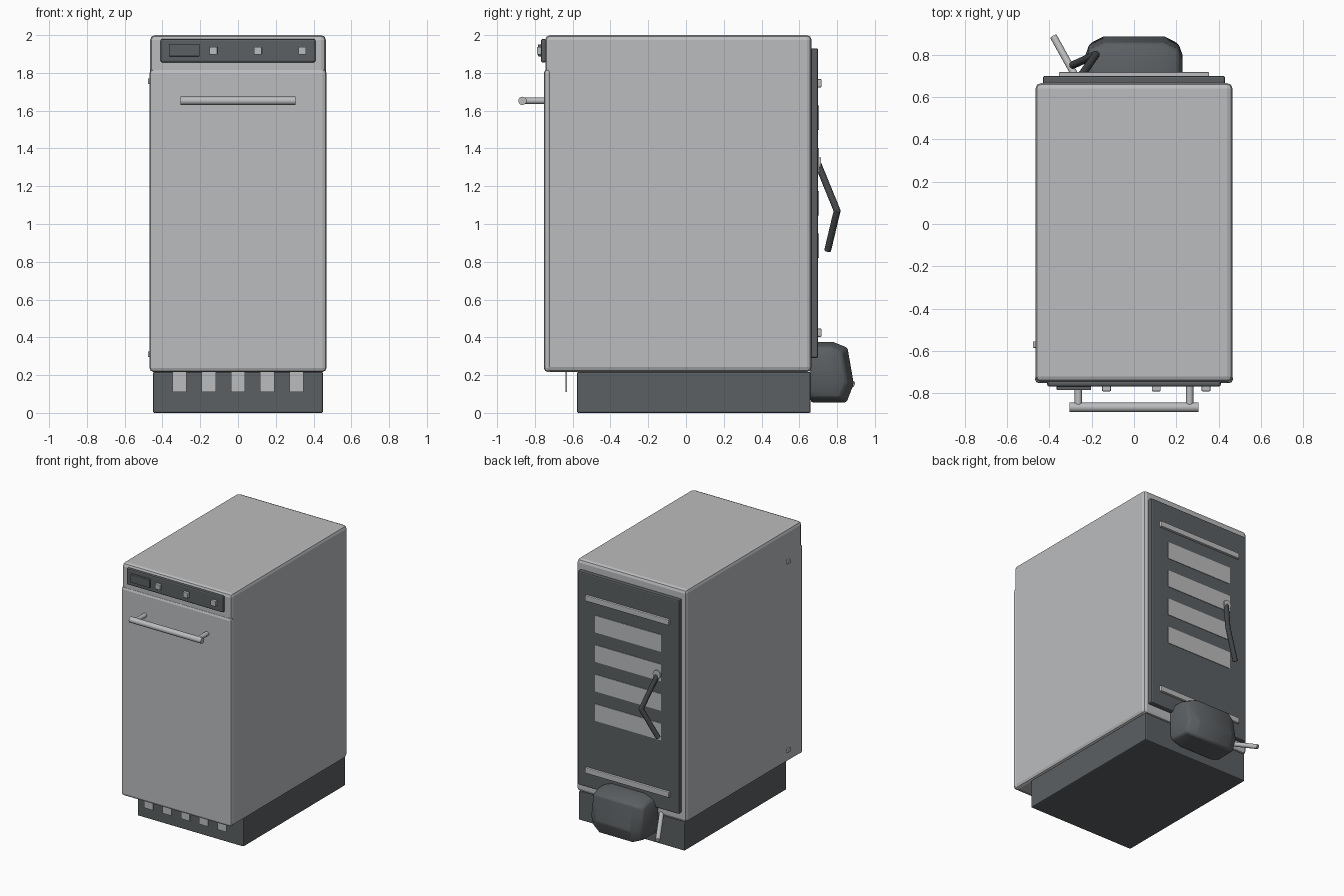
import bpy, bmesh, math
from mathutils import Vector

cube = bpy.data.objects.get("Cube")
if cube:
    bpy.data.objects.remove(cube, do_unlink=True)


def material(name, r, g, b):
    m = bpy.data.materials.new(name)
    m.use_nodes = True
    m.diffuse_color = (r, g, b, 1)
    m.node_tree.nodes["Principled BSDF"].inputs["Base Color"].default_value = (r, g, b, 1)
    return m


STEEL = material("brushed_steel", 0.50, 0.505, 0.515)
DARK = material("dark_grey", 0.105, 0.115, 0.122)
BLACK = material("black_rubber", 0.06, 0.064, 0.068)


def finish(name, bm, mat, bevel=0, segments=2, smooth=False):
    bmesh.ops.recalc_face_normals(bm, faces=bm.faces)
    mesh = bpy.data.meshes.new(name)
    bm.to_mesh(mesh)
    bm.free()
    mesh.materials.append(mat)
    ob = bpy.data.objects.new(name, mesh)
    bpy.context.collection.objects.link(ob)
    if bevel:
        mod = ob.modifiers.new("Bevel", "BEVEL")
        mod.width, mod.segments = bevel, segments
    if smooth:
        bpy.ops.object.select_all(action="DESELECT")
        ob.select_set(True)
        bpy.context.view_layer.objects.active = ob
        bpy.ops.object.shade_smooth_by_angle(angle=math.radians(40))
    return ob


def box(name, x, y, z, mat, bevel=0, segments=2):
    """Box from (min, max) ranges on each axis."""
    bm = bmesh.new()
    bmesh.ops.create_cube(bm, size=1)
    for v in bm.verts:
        v.co = [r[0] if c < 0 else r[1] for c, r in zip(v.co, (x, y, z))]
    return finish(name, bm, mat, bevel, segments)


def rod(name, a, b, radius, mat, sides=16):
    """Round bar between two points."""
    a, b = Vector(a), Vector(b)
    bm = bmesh.new()
    bmesh.ops.create_cone(bm, cap_ends=True, segments=sides, radius1=radius,
                          radius2=radius, depth=(b - a).length)
    turn = (b - a).to_track_quat("Z", "Y")
    for v in bm.verts:
        v.co = turn @ v.co + (a + b) / 2
    return finish(name, bm, mat, smooth=True)


# Cabinet, door and plinth
box("cabinet", (-0.465, 0.465), (-0.745, 0.665), (0.217, 2), STEEL, 0.025)
box("door", (-0.468, 0.468), (-0.752, -0.71), (0.217, 1.82), STEEL, 0.02)
box("plinth", (-0.45, 0.45), (-0.577, 0.66), (0, 0.217), DARK, 0.008)

# Control panel with display and buttons
box("control_panel", (-0.41, 0.41), (-0.768, -0.74), (1.855, 1.98), DARK, 0.01)
box("display", (-0.365, -0.203), (-0.784, -0.765), (1.888, 1.95), DARK, 0.003)
for i, x in enumerate((-0.13, 0.105, 0.34)):
    box(f"button_{i + 1}", (x - 0.021, x + 0.021), (-0.79, -0.765), (1.897, 1.938), STEEL, 0.004)

# Door handle
rod("handle_bar", (-0.305, -0.866, 1.652), (0.305, -0.866, 1.652), 0.022, STEEL)
for side, s in (("right", -1), ("left", 1)):
    rod(f"handle_post_{side}", (s * 0.263, -0.74, 1.652), (s * 0.263, -0.866, 1.652), 0.017, STEEL)

# Toe vent slats hanging under the door
for i in range(5):
    x = (i - 2) * 0.155
    box(f"toe_slat_{i + 1}", (x - 0.038, x + 0.038), (-0.639, -0.63), (0.11, 0.23), STEEL)

# Hinge pins on the right side
for name, z in (("upper_hinge", 1.755), ("lower_hinge", 0.31)):
    box(name, (-0.477, -0.46), (-0.585, -0.555), (z - 0.015, z + 0.015), STEEL, 0.003)

# Back panel with louvres and rails
box("back_panel", (-0.43, 0.43), (0.66, 0.7), (0.29, 1.93), DARK, 0.01)
for i in range(4):
    z = 1.563 - i * 0.226
    box(f"louvre_{i + 1}", (-0.28, 0.28), (0.69, 0.704), (z - 0.065, z + 0.065), STEEL)
for name, z in (("upper_rail", 1.745), ("lower_rail", 0.425)):
    box(name, (-0.355, 0.355), (0.69, 0.718), (z - 0.022, z + 0.022), STEEL, 0.006)

# Bent hose on its fitting
start, bend, end = (-0.25, 0.7, 1.315), (-0.18, 0.8, 1.07), (-0.29, 0.75, 0.86)
rod("hose_fitting", (-0.25, 0.69, 1.32), (-0.25, 0.715, 1.32), 0.032, STEEL)
rod("hose_upper", start, bend, 0.018, BLACK, 12)
rod("hose_lower", bend, end, 0.018, BLACK, 12)
bm = bmesh.new()
bmesh.ops.create_uvsphere(bm, u_segments=12, v_segments=8, radius=0.018)
bmesh.ops.translate(bm, verts=bm.verts, vec=bend)
finish("hose_bend", bm, BLACK, smooth=True)

# Motor housing: one side profile lofted across, shrinking at the ends
profile = [(0.66, 0.375), (0.78, 0.375), (0.855, 0.345), (0.888, 0.155), (0.85, 0.055), (0.66, 0.055)]
bm = bmesh.new()
rings = []
for x, k in ((-0.23, 0.6), (-0.21, 0.84), (-0.14, 1), (0.14, 1), (0.21, 0.84), (0.23, 0.6)):
    rings.append([bm.verts.new((x, 0.66 + (y - 0.66) * k, 0.21 + (z - 0.21) * k)) for y, z in profile])
for a, b in zip(rings, rings[1:]):
    for i in range(len(a)):
        j = (i + 1) % len(a)
        bm.faces.new((a[i], a[j], b[j], b[i]))
bm.faces.new(rings[0])
bm.faces.new(rings[-1])
finish("motor_housing", bm, DARK, 0.012, 2, smooth=True)

# Drain spout beside the motor
rod("drain_spout", (-0.255, 0.66, 0.235), (-0.38, 0.885, 0.15), 0.017, STEEL, 12)
